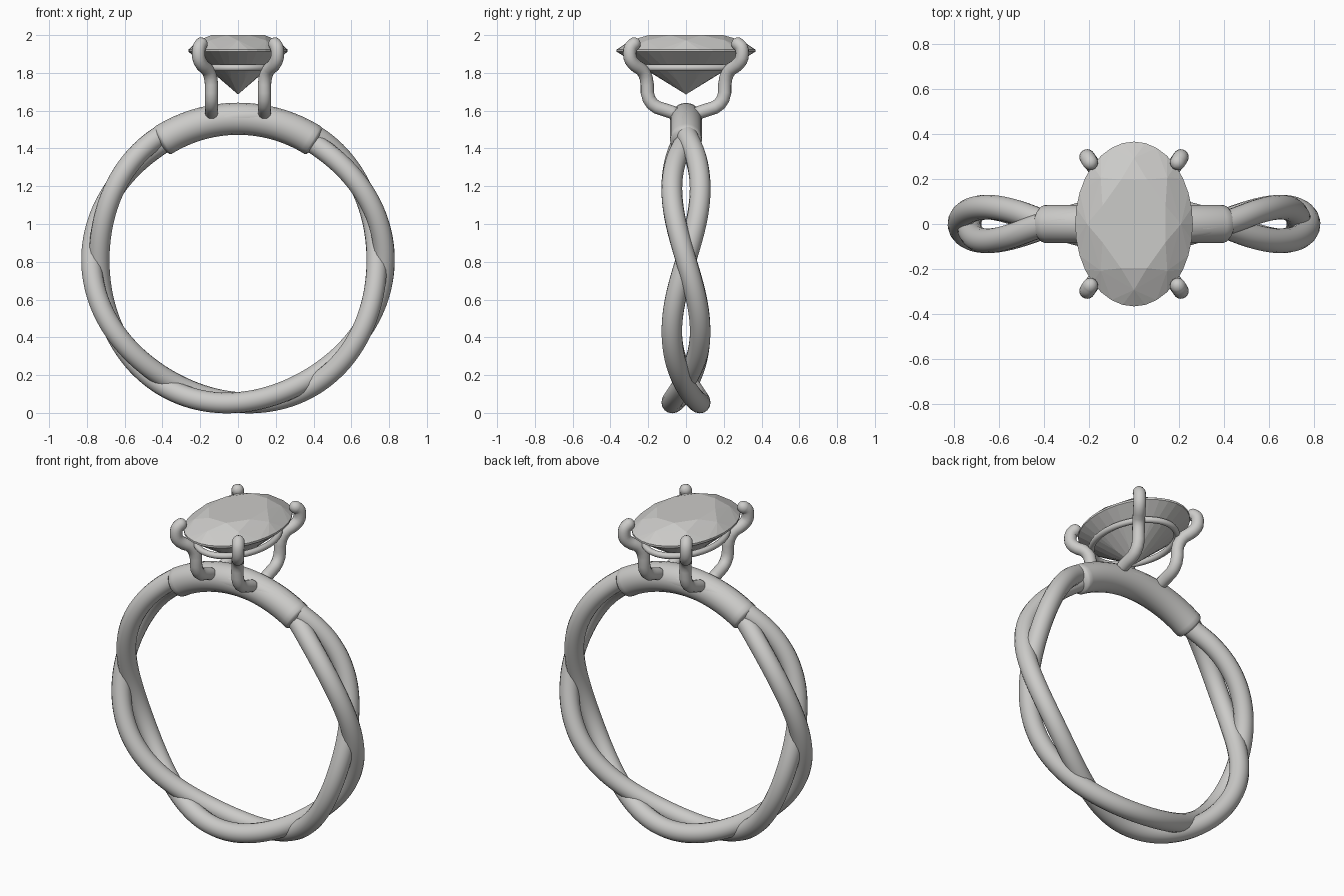
import bpy, bmesh
from math import sin, cos, pi, radians, degrees
from mathutils import Vector

cube = bpy.data.objects.get("Cube")
if cube:
    bpy.data.objects.remove(cube, do_unlink=True)


def make_material(name, colour):
    mat = bpy.data.materials.new(name)
    mat.use_nodes = True
    mat.diffuse_color = colour
    mat.node_tree.nodes["Principled BSDF"].inputs["Base Color"].default_value = colour
    return mat


silver = make_material("silver_grey", (0.6, 0.595, 0.58, 1))

CENTRE_Z = 0.81      # height of the middle of the band
BAND_R = 0.755       # radius of the band's centre line


def on_band(angle, rho, y):
    """Point on the band, with the angle measured from the bottom towards +x."""
    return Vector((rho * sin(angle), y, CENTRE_Z - rho * cos(angle)))


def soften(points, rounds=2):
    """Round the corners of an open path by cutting them."""
    for _ in range(rounds):
        cut = [points[0]]
        for a, b in zip(points, points[1:]):
            cut += [a.lerp(b, 0.25), a.lerp(b, 0.75)]
        points = cut + [points[-1]]
    return points


def dome(end, before, radius):
    """Extra points and radii that close a tube with a round end."""
    out = (end - before).normalized()
    return [(end + out * radius * sin(a), max(cos(a), 0.02))
            for a in (radians(d) for d in (25, 50, 70, 90))]


def tube(name, points, radius, closed=False):
    samples = [(p, 1.0) for p in points]
    if not closed:
        head = dome(points[0], points[1], radius)
        samples = head[::-1] + samples + dome(points[-1], points[-2], radius)
    curve = bpy.data.curves.new(name, "CURVE")
    curve.dimensions = "3D"
    curve.bevel_depth = radius
    curve.bevel_resolution = 6
    curve.use_fill_caps = not closed
    spline = curve.splines.new("POLY")
    spline.points.add(len(samples) - 1)
    spline.use_cyclic_u = closed
    for target, (p, scale) in zip(spline.points, samples):
        target.co = (*p, 1)
        target.radius = scale
    obj = bpy.data.objects.new(name, curve)
    bpy.context.collection.objects.link(obj)
    bpy.ops.object.select_all(action="DESELECT")
    obj.select_set(True)
    bpy.context.view_layer.objects.active = obj
    bpy.ops.object.convert(target="MESH")
    obj = bpy.context.object
    obj.data.materials.clear()
    obj.data.materials.append(silver)
    bpy.ops.object.shade_smooth_by_angle(angle=radians(50))
    return obj


# Two strands twisted round each other, drawn together near the top
def strand(sign):
    path = []
    steps = 180
    for i in range(steps):
        a = 2 * pi * i / steps
        t = min(max((abs(degrees(a) - 180) - 15) / 30, 0), 1)
        width = 0.075 * (0.4 + 0.6 * t * t * (3 - 2 * t))
        path.append(on_band(a, BAND_R + sign * 0.02 * sin(3 * a),
                            sign * width * cos(3 * a)))
    return path


tube("band_strand_a", strand(1), 0.055, closed=True)
tube("band_strand_b", strand(-1), 0.055, closed=True)

# Thick sleeve across the top of the band
sleeve = [on_band(radians(180 + d), 0.747, 0) for d in range(-32, 33, 2)]
sleeve_obj = tube("top_sleeve", sleeve, 0.085)
# Flatten the round ends so the sleeve stops with a clear step
for v in sleeve_obj.data.vertices:
    for end, inner in ((sleeve[0], sleeve[1]), (sleeve[-1], sleeve[-2])):
        out = (end - inner).normalized()
        beyond = (v.co - end).dot(out)
        if 0 < beyond < 0.1 and (v.co - end).length < 0.1:
            v.co -= out * beyond * 0.7

# Four bent prongs, mirrored to each corner
PRONG = [(0.14, 0.07, 1.59), (0.14, 0.205, 1.635), (0.14, 0.205, 1.8),
         (0.207, 0.295, 1.855), (0.21, 0.3, 1.93), (0.195, 0.275, 1.953)]
for sx, side in ((1, "left"), (-1, "right")):
    for sy, face in ((-1, "front"), (1, "back")):
        path = [Vector((sx * x, sy * y, z)) for x, y, z in PRONG]
        tube(f"prong_{face}_{side}", soften(path), 0.035)


# Oval wire below the stone
def oval(count, scale, z, a=0.262, b=0.367, offset=0.0):
    return [Vector((a * scale * cos(2 * pi * (i + offset) / count),
                    b * scale * sin(2 * pi * (i + offset) / count), z))
            for i in range(count)]


tube("gallery_wire", oval(64, 1, 1.827, a=0.2, b=0.28), 0.018, closed=True)

# Faceted oval stone: table, star points, girdle, pavilion and tip
stone_points = (oval(8, 0.58, 2.0, offset=0.5) + oval(8, 0.8, 1.972)
                + oval(32, 1, 1.924) + oval(32, 1, 1.912)
                + oval(8, 0.34, 1.76, offset=0.5) + [Vector((0, 0, 1.686))])
bm = bmesh.new()
for p in stone_points:
    bm.verts.new(p)
bmesh.ops.convex_hull(bm, input=bm.verts[:])
bmesh.ops.dissolve_limit(bm, angle_limit=radians(1), verts=bm.verts[:], edges=bm.edges[:])
bmesh.ops.recalc_face_normals(bm, faces=bm.faces[:])
mesh = bpy.data.meshes.new("oval_stone")
bm.to_mesh(mesh)
bm.free()
mesh.materials.append(silver)
bpy.context.collection.objects.link(bpy.data.objects.new("oval_stone", mesh))
